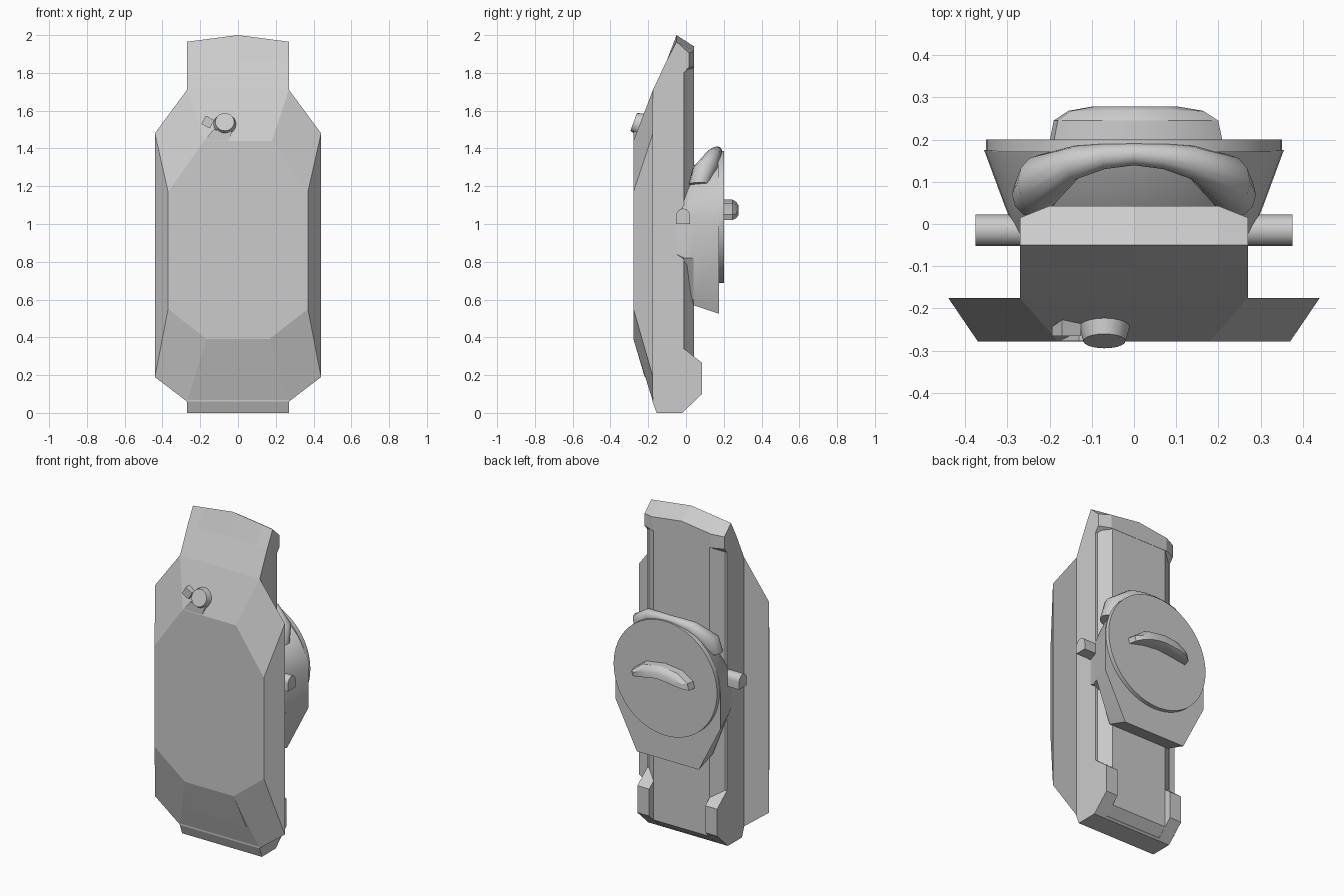
import bpy, bmesh, math
from mathutils import Matrix

if "Cube" in bpy.data.objects:
    bpy.data.objects.remove(bpy.data.objects["Cube"])


def finish(name, bm, smooth=None):
    bmesh.ops.recalc_face_normals(bm, faces=bm.faces)
    me = bpy.data.meshes.new(name)
    bm.to_mesh(me)
    bm.free()
    ob = bpy.data.objects.new(name, me)
    bpy.context.collection.objects.link(ob)
    if smooth:
        bpy.context.view_layer.objects.active = ob
        ob.select_set(True)
        bpy.ops.object.shade_smooth_by_angle(angle=math.radians(smooth))
        ob.select_set(False)
    return ob


def loft(name, rings, smooth=None):
    """Skin a list of equal-length 3D rings and cap both ends."""
    bm = bmesh.new()
    vs = [[bm.verts.new(p) for p in r] for r in rings]
    n = len(rings[0])
    for a, b in zip(vs, vs[1:]):
        for i in range(n):
            j = (i + 1) % n
            bm.faces.new((a[i], a[j], b[j], b[i]))
    bm.faces.new(vs[0])
    bm.faces.new(vs[-1])
    return finish(name, bm, smooth)


def mirrored(half):
    """Close an x-symmetric outline given its right half."""
    return half + [(-x, z) for x, z in reversed(half)]


# Central core: side profile swept across x, with a peaked top block
def core_ring(x, back, drop):
    prof = [(-.155, 0), (-.02, 0), (-.01, .01), (-.01, 1.8), (back, 1.83),
            (back, 1.94 - drop), (-.05, 2 - drop), (-.1, 1.87), (-.175, 1.71), (-.178, .06)]
    return [(x, y, z) for y, z in prof]


loft("core_body", [core_ring(x, b, d) for x, b, d in
                   ((-.27, .015, .035), (-.2, .043, .026), (0, .043, 0),
                    (.2, .043, .026), (.27, .015, .035))])

# Raised back panel with chamfered sides
loft("back_panel", [[(-.27, -.02, z), (-.19, y, z), (.19, y, z), (.27, -.02, z)]
                    for z, y in ((0.005, -.018), (.06, .042), (1.86, .042))])

# Foot lugs at the lower back corners
for side, s in (("left", -1), ("right", 1)):
    lug = [(-.1, 0), (-.02, 0), (.085, .1), (.085, .265), (-.01, .34), (-.1, .34)]
    loft("foot_lug_" + side, [[(s * x, y, z) for y, z in lug] for x in (.19, .27)])

# Faceted front shell with side wings
outer = mirrored([(.27, .06), (.44, .19), (.44, 1.48), (.27, 1.71)])
inner = mirrored([(.165, .39), (.37, .55), (.37, 1.17), (.18, 1.44)])
loft("front_shell", [[(x, -.175, z) for x, z in outer], [(x, -.278, z) for x, z in inner]])

# Thin panel on the lower front slope
loft("lower_front_panel", [[(-.165, -.278 + d, .39), (.165, -.278 + d, .39),
                            (.21, -.219 + d, .19), (-.21, -.219 + d, .19)] for d in (0, .03)])

# Front stub: tilted cone-like knob plus a wedge and a small block
bm = bmesh.new()
bmesh.ops.create_cone(bm, cap_ends=True, segments=20, radius1=.075, radius2=.05, depth=.09,
                      matrix=Matrix.Translation((-.07, -.235, 1.525)) @ Matrix.Rotation(math.radians(70), 4, 'X'))
finish("front_knob", bm, 30)
loft("front_knob_wedge", [[(x, y, z) for x, z in ((-.18, 1.44), (-.05, 1.44), (-.03, 1.49), (-.13, 1.5))]
                          for y in (-.277, -.24)])
bm = bmesh.new()
bmesh.ops.create_cube(bm, size=.05, matrix=Matrix.Translation((-.16, -.24, 1.54)) @ Matrix.Rotation(.5, 4, 'Y'))
finish("front_knob_tab", bm)


# Rear housing: flared loft, rounded on top and tapered at the bottom
def housing_ring(y, rx, rz, shoulder, bottom):
    arc = [(rx * math.cos(a), 1.03 + rz * math.sin(a))
           for a in (math.pi * i / 24 for i in range(25))]
    pts = arc + [(-rx, shoulder), (-.21, bottom), (.21, bottom), (rx, shoulder)]
    return [(x, y, z) for x, z in pts]


loft("rear_housing", [housing_ring(-.05, .272, .12, .84, .82),
                      housing_ring(-.01, .285, .22, .82, .77),
                      housing_ring(.04, .305, .28, .82, .57),
                      housing_ring(.175, .355, .345, .81, .525)], 25)

# Round rear disc
bm = bmesh.new()
bmesh.ops.create_cone(bm, cap_ends=True, segments=64, radius1=.35, radius2=.35, depth=.03,
                      matrix=Matrix.Translation((0, .185, 1.037)) @ Matrix.Rotation(math.pi / 2, 4, 'X'))
finish("rear_disc", bm, 30)

# Arched collar over the housing: tube of varying thickness
half = [(.235, .07, 1.21, .055), (.22, .1, 1.29, .065), (.14, .145, 1.365, .04), (.07, .16, 1.38, .03)]
path = [(-x, y, z, r) for x, y, z, r in half] + [(0, .165, 1.385, .026)] + half[::-1]
rings = []
for i, (x, y, z, r) in enumerate(path):
    a, b = path[max(i - 1, 0)], path[min(i + 1, len(path) - 1)]
    t = math.atan2(b[2] - a[2], b[0] - a[0])
    rings.append([(x - r * math.sin(t) * math.cos(k), y + r * math.sin(k), z + r * math.cos(t) * math.cos(k))
                  for k in (2 * math.pi * j / 12 for j in range(12))])
loft("housing_collar", rings, 50)

# Curved grip on the disc
grip = [(-.2, 1.03), (-.1, 1.045), (0, 1.055), (.1, 1.045), (.2, 1.02), (.21, 1.05),
        (.13, 1.11), (0, 1.13), (-.12, 1.115), (-.19, 1.07)]
loft("disc_grip", [[(x * s, y, 1.07 + (z - 1.07) * t) for x, z in grip]
                   for y, s, t in ((.195, 1, 1), (.245, .95, 1), (.268, .78, .75), (.278, .5, .45))], 30)

# Side pegs with rounded tops
peg = [(-.052, 1.0), (.022, 1.0)] + [(-.015 + .037 * math.cos(a), 1.045 + .037 * math.sin(a))
                                    for a in (math.pi * i / 8 for i in range(9))]
for side, s in (("left", -1), ("right", 1)):
    loft("side_peg_" + side, [[(s * x, y, z) for y, z in peg] for x in (.25, .375)], 30)
